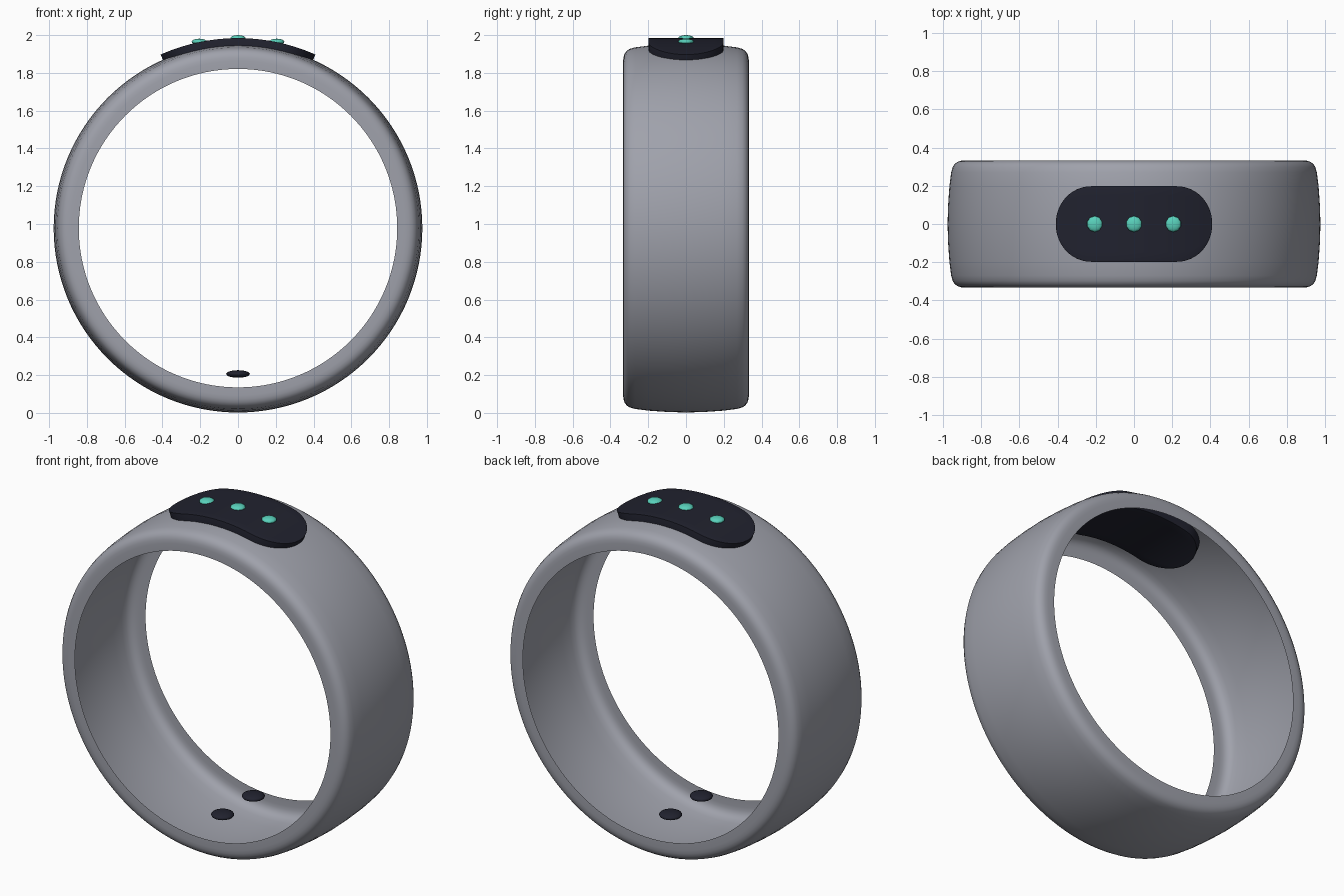
import bpy, bmesh, math

if "Cube" in bpy.data.objects:
    bpy.data.objects.remove(bpy.data.objects["Cube"], do_unlink=True)

CENTRE_Z = 0.978


def material(name, rgb):
    m = bpy.data.materials.new(name)
    m.use_nodes = True
    m.diffuse_color = (*rgb, 1)
    m.node_tree.nodes["Principled BSDF"].inputs["Base Color"].default_value = (*rgb, 1)
    return m


grey = material("satin grey", (0.35, 0.36, 0.41))
dark = material("dark glass", (0.015, 0.016, 0.028))
green = material("mint green", (0.10, 0.64, 0.50))


def finish(bm, name, mat):
    for f in bm.faces:
        f.smooth = True
    mesh = bpy.data.meshes.new(name)
    bm.to_mesh(mesh)
    bm.free()
    ob = bpy.data.objects.new(name, mesh)
    bpy.context.collection.objects.link(ob)
    mesh.materials.append(mat)
    return ob


# Band: a rounded channel profile (radius, half width) spun about the y axis
half = [(0.843, 0.333), (0.885, 0.333), (0.905, 0.331), (0.922, 0.326), (0.938, 0.315),
        (0.949, 0.298), (0.957, 0.27), (0.966, 0.2), (0.973, 0.1), (0.976, 0)]
profile = [(r, -y) for r, y in half] + [(r, y) for r, y in half[-2::-1]]
bm = bmesh.new()
verts = [bm.verts.new((r, y, CENTRE_Z)) for r, y in profile]
edges = [bm.edges.new(pair) for pair in zip(verts, verts[1:])]
bmesh.ops.spin(bm, geom=verts + edges, cent=(0, 0, CENTRE_Z), axis=(0, 1, 0),
               angle=math.tau, steps=128)
bmesh.ops.remove_doubles(bm, verts=bm.verts, dist=0.0005)
bmesh.ops.recalc_face_normals(bm, faces=bm.faces)
outer = max(bm.faces, key=lambda f: f.calc_center_median().z)
if outer.normal.z < 0:
    bmesh.ops.reverse_faces(bm, faces=bm.faces)
finish(bm, "band", grey)

# Sensor panel: a pill outline wrapped round the top of the band
RADIUS, LENGTH, WIDTH = 1.006, 0.422, 0.198
bm = bmesh.new()
bmesh.ops.create_grid(bm, x_segments=40, y_segments=8, size=1)
for v in bm.verts:
    u = LENGTH * math.sin(v.co.x * math.pi / 2)
    cap = max(0, abs(u) - (LENGTH - WIDTH))
    y = v.co.y * math.sqrt(max(0, WIDTH ** 2 - cap ** 2))
    a = u / RADIUS
    v.co = (RADIUS * math.sin(a), y, CENTRE_Z + RADIUS * math.cos(a))
bmesh.ops.remove_doubles(bm, verts=bm.verts, dist=0.0005)
panel = finish(bm, "sensor_panel", dark)
solid = panel.modifiers.new("thickness", 'SOLIDIFY')
solid.thickness = 0.095
solid.offset = -1
bevel = panel.modifiers.new("soft rim", 'BEVEL')
bevel.width = 0.012
bevel.segments = 3
bevel.limit_method = 'ANGLE'
bevel.angle_limit = math.radians(50)
bpy.context.view_layer.objects.active = panel
panel.select_set(True)
bpy.ops.object.shade_smooth_by_angle(angle=math.radians(40))


# Flattened round studs
def stud(name, mat, loc, radius, height, segments):
    bm = bmesh.new()
    bmesh.ops.create_uvsphere(bm, u_segments=segments, v_segments=8, radius=1)
    bmesh.ops.scale(bm, vec=(radius, radius, height), verts=bm.verts)
    bmesh.ops.translate(bm, vec=loc, verts=bm.verts)
    finish(bm, name, mat)


for name, x, z in (("right", -0.205, 1.965), ("middle", 0, 1.984), ("left", 0.205, 1.965)):
    stud(name + "_light", green, (x, 0, z), 0.042, 0.016, 10)
for name, y in (("front", -0.145), ("back", 0.145)):
    stud(name + "_contact", dark, (0, y, 0.206), 0.063, 0.02, 20)
